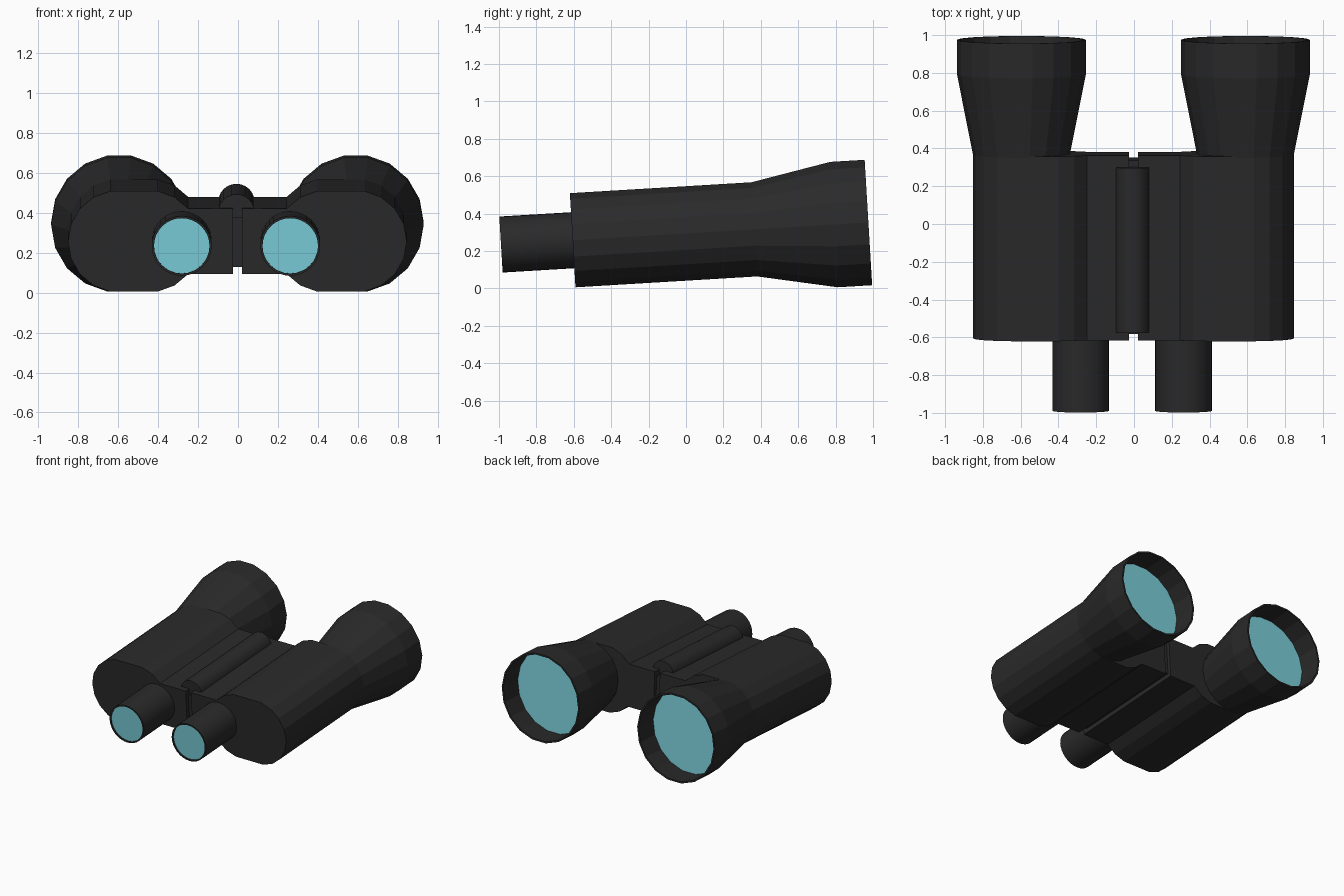
import bpy, bmesh, math
from mathutils import Matrix

if "Cube" in bpy.data.objects:
    bpy.data.objects.remove(bpy.data.objects["Cube"])

# whole model leans back slightly about x; parts are built along y then tilted
TILT = Matrix.Translation((0, 0, 0.294)) @ Matrix.Rotation(math.radians(3.43), 4, 'X')
CX = -0.003


def material(name, color):
    m = bpy.data.materials.new(name)
    m.diffuse_color = (*color, 1)
    m.use_nodes = True
    m.node_tree.nodes["Principled BSDF"].inputs["Base Color"].default_value = m.diffuse_color
    return m


BLACK = material("black_rubber", (0.023, 0.023, 0.023))
GLASS = material("blue_glass", (0.2, 0.62, 0.7))


def finish(name, bm, mat, smooth=False):
    bmesh.ops.remove_doubles(bm, verts=bm.verts, dist=1e-5)
    bmesh.ops.recalc_face_normals(bm, faces=bm.faces)
    bm.transform(TILT)
    me = bpy.data.meshes.new(name)
    bm.to_mesh(me)
    bm.free()
    me.materials.append(mat)
    ob = bpy.data.objects.new(name, me)
    bpy.context.collection.objects.link(ob)
    if smooth:
        bpy.ops.object.select_all(action='DESELECT')
        ob.select_set(True)
        bpy.context.view_layer.objects.active = ob
        bpy.ops.object.shade_smooth_by_angle(angle=math.radians(30))
    return ob


def lathe(name, profile, n, x, z, mat, smooth=False):
    """Turn (radius, y) points about an axis parallel to y."""
    bm = bmesh.new()
    vs = [bm.verts.new((x + r, y, z)) for r, y in profile]
    edges = [bm.edges.new(p) for p in zip(vs, vs[1:])]
    bmesh.ops.spin(bm, geom=vs + edges, cent=(x, 0, z), axis=(0, 1, 0),
                   angle=2 * math.pi, steps=n, use_merge=True)
    return finish(name, bm, mat, smooth)


def prism(name, outline, y0, y1, mat):
    """Extrude an x-z outline along y."""
    bm = bmesh.new()
    f = bm.faces.new([bm.verts.new((x, y0, z)) for x, z in outline])
    ext = bmesh.ops.extrude_face_region(bm, geom=[f], use_keep_orig=True)
    bmesh.ops.translate(bm, vec=(0, y1 - y0, 0),
                        verts=[v for v in ext['geom'] if isinstance(v, bmesh.types.BMVert)])
    return finish(name, bm, mat)


def arc(cx, r, a0, a1):
    return [(cx + r * math.cos(math.radians(a)), r * math.sin(math.radians(a)))
            for a in range(a0, a1 + 1, 20)]


# body half outline: rounded outer side, rounded inner shoulders, flat hinge plate
half = arc(0.593, 0.256, -80, 80) + arc(0.443, 0.256, 100, 140)
half += [(0.023, 0.164), (0.023, -0.164)] + arc(0.443, 0.256, 220, 260)

for side, s in (("left", -1), ("right", 1)):
    prism(side + "_body", [(CX + s * x, z) for x, z in half], -0.607, 0.373, BLACK)

    # flared objective barrel with recessed lens
    bx = CX + s * 0.593
    lathe(side + "_barrel", [(0, 0.33), (0.256, 0.366), (0.341, 0.793), (0.341, 0.977),
                             (0.328, 0.977), (0.328, 0.785), (0, 0.785)], 18, bx, 0, BLACK)
    lathe(side + "_front_lens", [(0, 0.78), (0.328, 0.78), (0.328, 0.795), (0, 0.795)],
          18, bx, 0, GLASS)

    # eyepiece tube with lens
    ex = -0.01 + s * 0.272
    lathe(side + "_eyepiece", [(0, -0.58), (0.15, -0.58), (0.15, -0.991), (0.139, -0.991),
                               (0.139, -0.975), (0, -0.975)], 32, ex, 0, BLACK, True)
    lathe(side + "_eye_lens", [(0, -0.97), (0.139, -0.97), (0.139, -0.982), (0, -0.982)],
          32, ex, 0, GLASS)

# hinge rod on top and the web filling the gap between the plates
lathe("hinge_rod", [(0, -0.565), (0.091, -0.565), (0.091, 0.31), (0, 0.31)],
      24, -0.008, 0.143, BLACK, True)
prism("hinge_web", [(-0.026, -0.13), (0.02, -0.13), (0.02, 0.12), (-0.026, 0.12)],
      -0.575, 0.345, BLACK)
